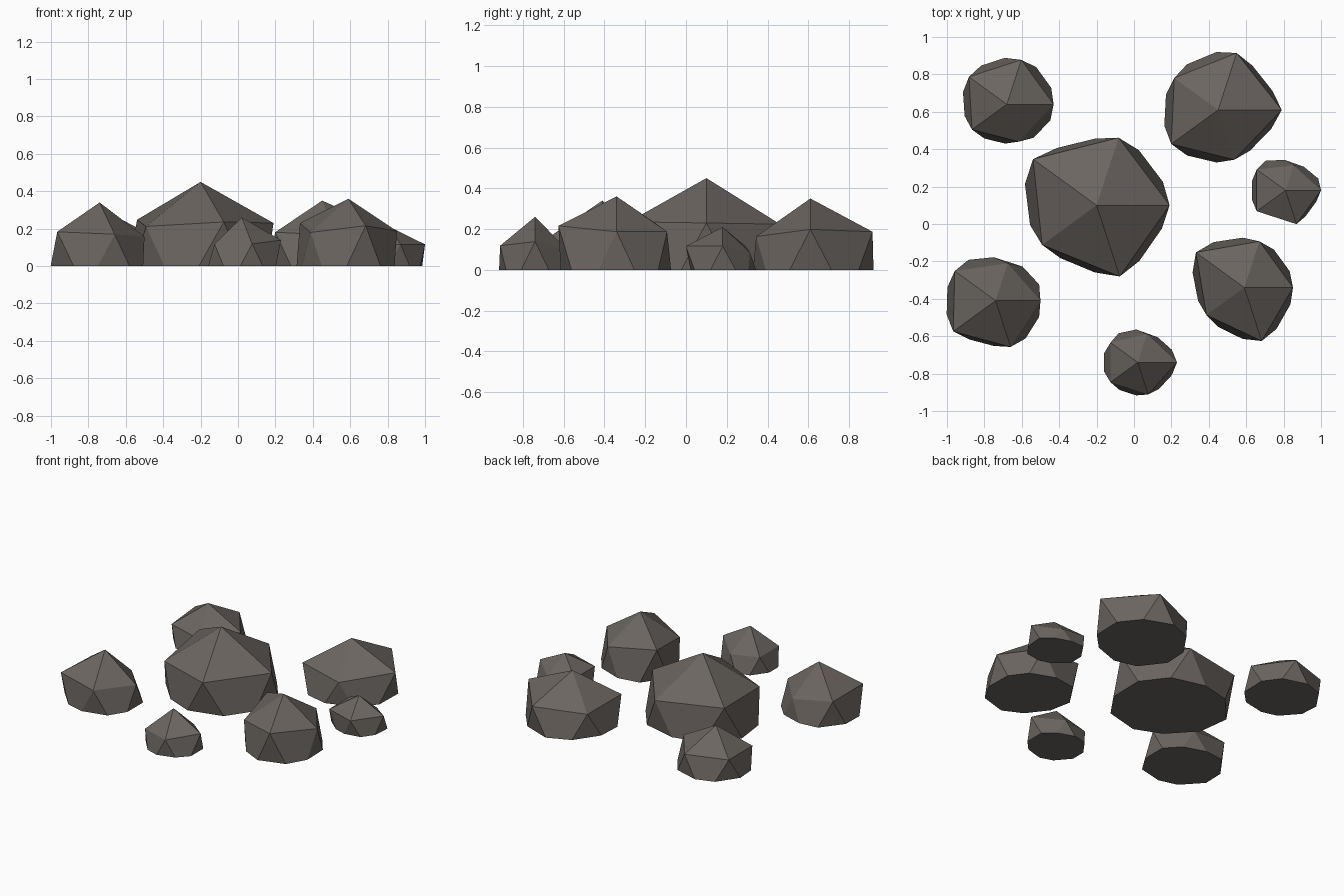
import bpy
import bmesh
from math import cos, sin, radians

old = bpy.data.objects.get("Cube")
if old:
    bpy.data.objects.remove(old, do_unlink=True)

stone = bpy.data.materials.new("warm_grey_stone")
stone.use_nodes = True
colour = (0.147, 0.130, 0.117, 1)
stone.diffuse_color = colour
stone.node_tree.nodes["Principled BSDF"].inputs["Base Color"].default_value = colour


def add_ring(bm, radii, height, turn):
    """Five uneven corners; a longer corner also sits further from the middle."""
    mean = sum(radii) / len(radii)
    corners = []
    for i, radius in enumerate(radii):
        angle = radians(turn + 72 * i)
        corners.append(bm.verts.new((radius * cos(angle), radius * sin(angle),
                                     height * radius / mean)))
    return corners


def add_rock(name, x, y, height, shoulder, upper_radii, lower_radii):
    """Uneven twenty-sided boulder, sliced flat where it meets the ground."""
    bm = bmesh.new()
    top = bm.verts.new((0, 0, height))
    bottom = bm.verts.new((0, 0, -height))
    upper = add_ring(bm, upper_radii, shoulder, 0)
    lower = add_ring(bm, lower_radii, -0.85 * shoulder, 36)
    for i in range(5):
        j = (i + 1) % 5
        bm.faces.new((top, upper[i], upper[j]))
        bm.faces.new((upper[i], lower[i], upper[j]))
        bm.faces.new((lower[i], lower[j], upper[j]))
        bm.faces.new((bottom, lower[j], lower[i]))

    # Slice off the buried half and close the base
    bmesh.ops.bisect_plane(bm, geom=bm.verts[:] + bm.edges[:] + bm.faces[:],
                           plane_co=(0, 0, 0), plane_no=(0, 0, 1),
                           clear_inner=True)
    rim = [edge for edge in bm.edges if edge.is_boundary]
    bmesh.ops.holes_fill(bm, edges=rim, sides=0)
    bmesh.ops.recalc_face_normals(bm, faces=bm.faces[:])

    mesh = bpy.data.meshes.new(name)
    bm.to_mesh(mesh)
    bm.free()
    mesh.materials.append(stone)
    rock = bpy.data.objects.new(name, mesh)
    rock.location = (x, y, 0)
    bpy.context.collection.objects.link(rock)


# Large boulder in the middle
add_rock("centre_boulder", -.2, .1, .45, .23,
         (.39, .38, .42, .36, .4), (.4, .37, .42, .36, .39))

# Medium boulders around it
add_rock("front_right_boulder", -.74, -.41, .34, .165,
         (.24, .21, .27, .28, .26), (.28, .28, .29, .25, .28))
add_rock("back_right_boulder", -.68, .64, .28, .14,
         (.25, .25, .25, .23, .21), (.28, .27, .26, .23, .27))
add_rock("back_left_boulder", .45, .61, .35, .18,
         (.34, .32, .29, .31, .28), (.31, .33, .32, .31, .3))
add_rock("front_left_boulder", .59, -.34, .36, .2,
         (.26, .26, .32, .25, .3), (.28, .3, .29, .28, .29))

# Small stones
add_rock("left_stone", .81, .18, .21, .11,
         (.19, .14, .19, .19, .19), (.2, .21, .2, .15, .18))
add_rock("front_stone", .02, -.74, .26, .12,
         (.21, .16, .18, .18, .18), (.2, .21, .21, .19, .2))
